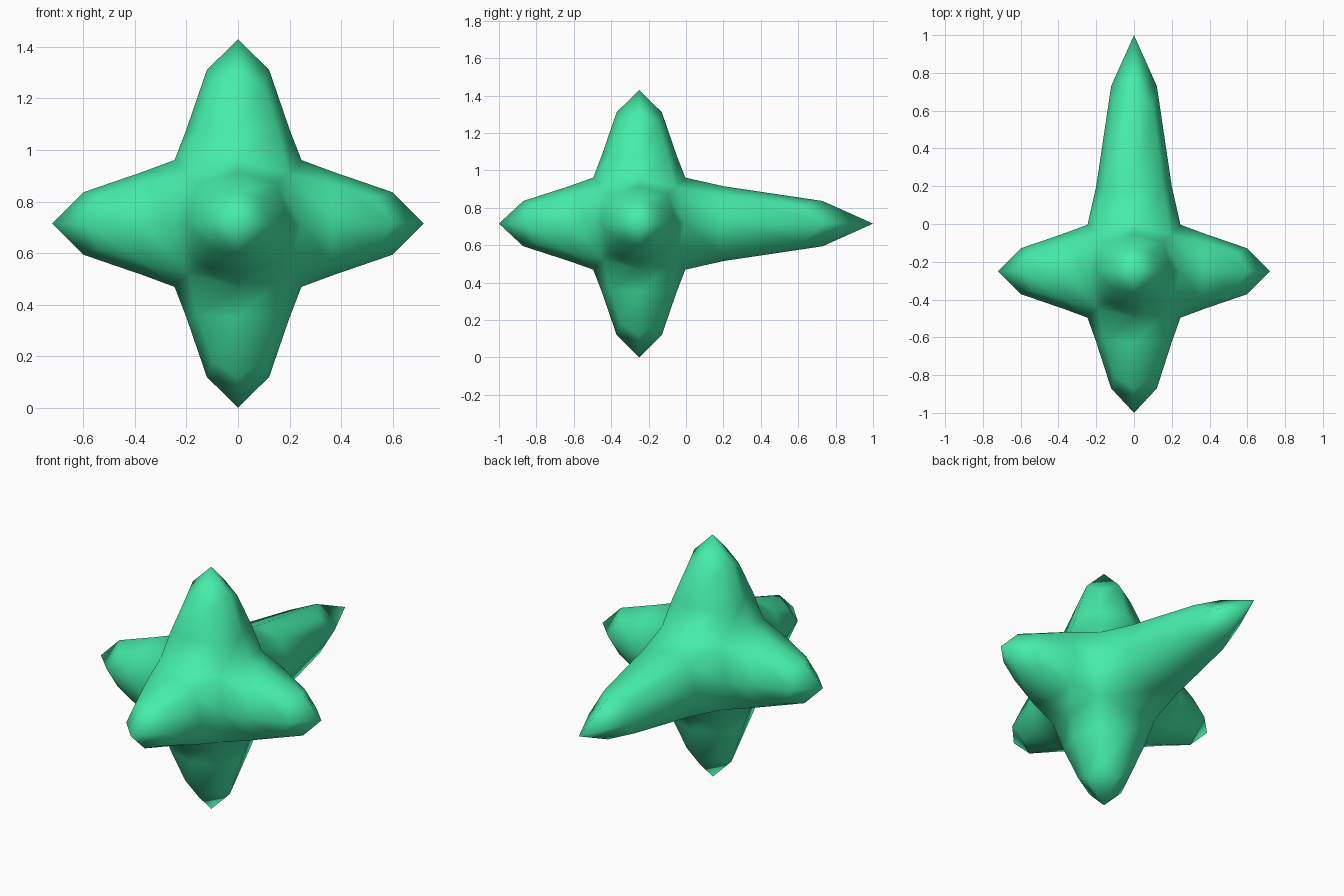
import bpy, bmesh
from mathutils import Vector

if "Cube" in bpy.data.objects:
    bpy.data.objects.remove(bpy.data.objects["Cube"])

CENTRE = Vector((0, -0.25, 0.715))
bm = bmesh.new()


def ring(axis, edge, corner):
    """Eight-sided ring; edge and corner are (distance along arm, half width)."""
    u = Vector((axis.y, axis.z, axis.x))
    v = axis.cross(u)
    spots = [(1, 0), (1, 1), (0, 1), (-1, 1), (-1, 0), (-1, -1), (0, -1), (1, -1)]
    verts = []
    for a, b in spots:
        along, width = corner if a and b else edge
        verts.append(bm.verts.new(CENTRE + axis * along + (u * a + v * b) * width))
    return verts


def arm(axis, length, ring_edge, ring_corner, mid_edge, mid_corner):
    axis = Vector(axis)
    rings = [ring(axis, (0.246, 0.246), (0.195, 0.195)),
             ring(axis, (mid_edge, 0.20), (mid_corner, 0.155)),
             ring(axis, (ring_edge, 0.121), (ring_corner, 0.10))]
    for low, high in zip(rings, rings[1:]):
        for i in range(8):
            j = (i + 1) % 8
            bm.faces.new((low[i], low[j], high[j], high[i]))
    # pointed cap of four quads
    tip = bm.verts.new(CENTRE + axis * length)
    top = rings[-1]
    for i in range(0, 8, 2):
        bm.faces.new((top[i], top[i + 1], top[(i + 2) % 8], tip))


# six arms around the body, the rear one stretched to a spike
for s in (-1, 1):
    arm((s, 0, 0), 0.72, 0.60, 0.54, 0.37, 0.36)
    arm((0, 0, s), 0.715, 0.595, 0.535, 0.365, 0.355)
arm((0, -1, 0), 0.75, 0.62, 0.56, 0.375, 0.365)
arm((0, 1, 0), 1.25, 0.98, 0.87, 0.45, 0.43)

# weld the arm bases together
bmesh.ops.remove_doubles(bm, verts=bm.verts[:], dist=0.002)
bmesh.ops.recalc_face_normals(bm, faces=bm.faces[:])
for f in bm.faces:
    f.smooth = True

mesh = bpy.data.meshes.new("star_body")
bm.to_mesh(mesh)
bm.free()
body = bpy.data.objects.new("star_body", mesh)
bpy.context.collection.objects.link(body)

green = bpy.data.materials.new("green")
green.diffuse_color = (0.06, 0.85, 0.40, 1)
green.use_nodes = True
green.node_tree.nodes["Principled BSDF"].inputs["Base Color"].default_value = green.diffuse_color
mesh.materials.append(green)
